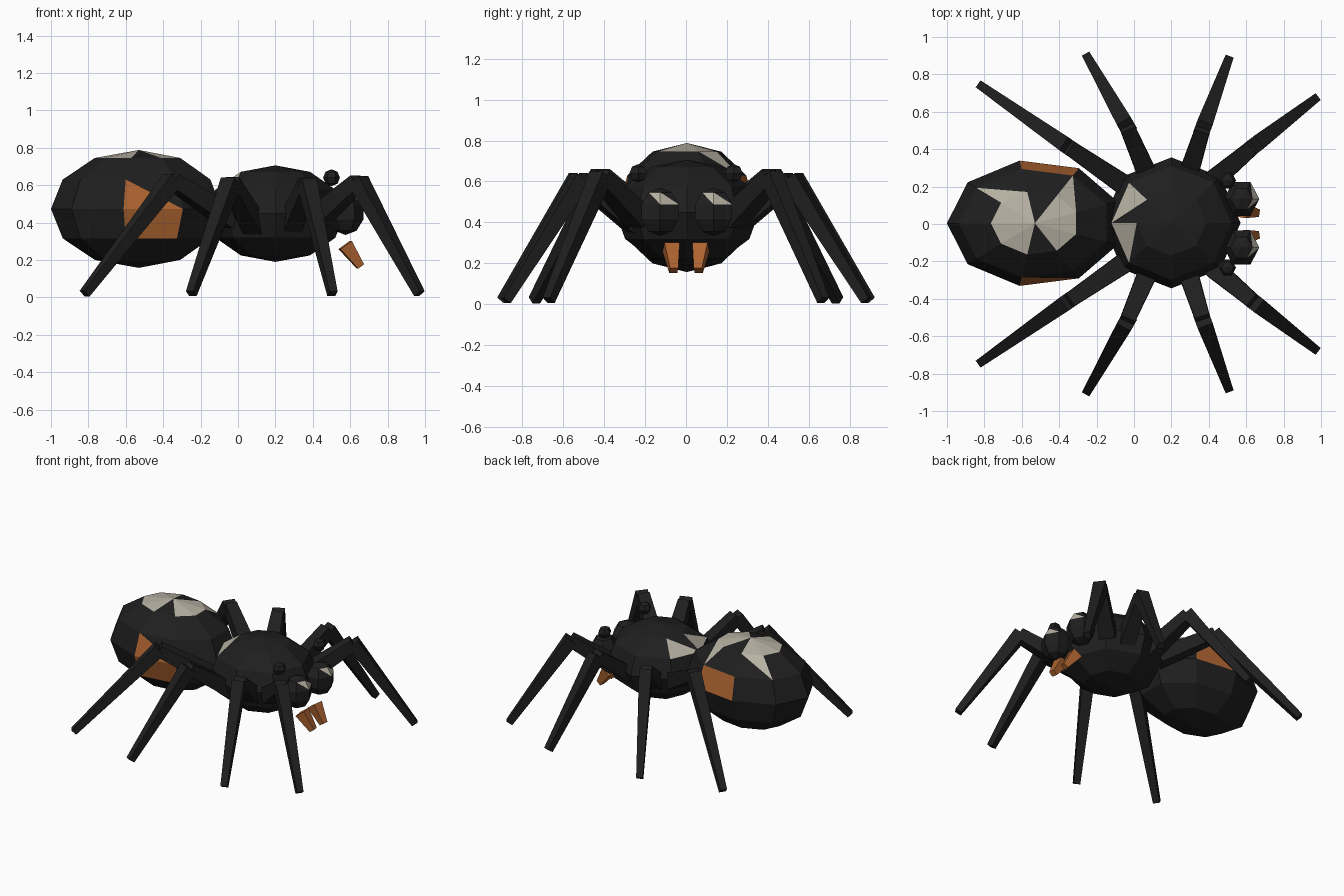
import bpy, bmesh, math
from mathutils import Vector

if "Cube" in bpy.data.objects:
    bpy.data.objects.remove(bpy.data.objects["Cube"])


def material(name, rgb):
    m = bpy.data.materials.new(name)
    m.diffuse_color = (*rgb, 1)
    m.use_nodes = True
    m.node_tree.nodes["Principled BSDF"].inputs["Base Color"].default_value = m.diffuse_color
    return m


MATS = [material("black", (0.0135, 0.0135, 0.0135)),
        material("cream", (0.47, 0.44, 0.36)),
        material("orange", (0.42, 0.125, 0.03))]
BLACK, CREAM, ORANGE = 0, 1, 2


def finish(name, bm):
    bmesh.ops.recalc_face_normals(bm, faces=bm.faces)
    me = bpy.data.meshes.new(name)
    bm.to_mesh(me)
    bm.free()
    for m in MATS:
        me.materials.append(m)
    ob = bpy.data.objects.new(name, me)
    bpy.context.collection.objects.link(ob)
    return ob


def ellipsoid(name, centre, radii, segs, rings, start=0.0, paint=None):
    """Triangulated sphere; paint maps (ring, sector, half) to a material.
    Sectors run counter-clockwise from the start angle; half is U or L."""
    bm = bmesh.new()
    c = Vector(centre)

    def point(i, j):
        t, a = math.pi * i / rings, start + math.tau * j / segs
        return bm.verts.new(c + Vector((radii[0] * math.sin(t) * math.cos(a),
                                        radii[1] * math.sin(t) * math.sin(a),
                                        radii[2] * math.cos(t))))
    top, bottom = point(0, 0), point(rings, 0)
    grid = [[point(i, j) for j in range(segs)] for i in range(1, rings)]

    def tri(verts, key):
        bm.faces.new(verts).material_index = (paint or {}).get(key, BLACK)
    for j in range(segs):
        k = (j + 1) % segs
        tri((top, grid[0][j], grid[0][k]), (0, j, "U"))
        for i in range(rings - 2):
            u, l = grid[i], grid[i + 1]
            tri((u[j], l[k], u[k]), (i + 1, j, "U"))
            tri((u[j], l[j], l[k]), (i + 1, j, "L"))
        tri((bottom, grid[-1][k], grid[-1][j]), (rings - 1, j, "U"))
    return finish(name, bm)


def taper(name, a, b, wa, wb, mat=BLACK):
    """Four-sided tapered bar from a to b, with full widths wa and wb."""
    bm = bmesh.new()
    a, b = Vector(a), Vector(b)
    d = (b - a).normalized()
    side = d.cross(Vector((0, 0, 1))).normalized()
    up = side.cross(d)
    ends = [[bm.verts.new(p + (side * s + up * t) * w / 2)
             for s, t in ((-1, -1), (1, -1), (1, 1), (-1, 1))]
            for p, w in ((a, wa), (b, wb))]
    bm.faces.new(ends[0])
    bm.faces.new(ends[1])
    for i in range(4):
        k = (i + 1) % 4
        bm.faces.new((ends[0][i], ends[0][k], ends[1][k], ends[1][i]))
    for f in bm.faces:
        f.material_index = mat
    return finish(name, bm)


# abdomen: nine sectors from 20 degrees, cream top patches, orange flanks
marks = {(0, j, "U"): CREAM for j in (0, 2, 3, 4, 5, 7, 8)}
marks.update({(1, 0, "U"): CREAM, (1, 2, "U"): CREAM,
              (2, 1, "U"): ORANGE, (2, 1, "L"): ORANGE,
              (2, 6, "L"): ORANGE, (3, 6, "U"): ORANGE, (3, 6, "L"): ORANGE})
ellipsoid("abdomen", (-0.53, 0.004, 0.473), (0.47, 0.34, 0.315), 9, 6,
          math.radians(20), marks)

# front body with two cream triangles at the back
ellipsoid("front_body", (0.2, 0.006, 0.448), (0.37, 0.35, 0.258), 8, 6, 0,
          {(1, 3, "L"): CREAM, (1, 4, "L"): CREAM})

# legs: (base, knee, foot) for the +y side
LEGS = {"rear": ((-0.04, 0.20, 0.42), (-0.355, 0.415, 0.625), (-0.82, 0.74, 0.02)),
        "mid_rear": ((0.10, 0.20, 0.36), (-0.04, 0.525, 0.61), (-0.25, 0.895, 0.02)),
        "mid_front": ((0.27, 0.20, 0.36), (0.37, 0.515, 0.61), (0.505, 0.88, 0.02)),
        "front": ((0.42, 0.23, 0.42), (0.645, 0.42, 0.62), (0.97, 0.67, 0.02))}
for s, side in ((1, "left"), (-1, "right")):
    for name, pts in LEGS.items():
        base, knee, foot = [Vector((x, y * s, z)) for x, y, z in pts]
        taper(f"{name}_{side}_thigh", base, knee, 0.11, 0.08)
        taper(f"{name}_{side}_shin", knee + (knee - foot) * 0.01, foot, 0.085, 0.045)

    # big eye with a cream glint, small eye, fang
    ellipsoid(f"{side}_big_eye", (0.575, 0.13 * s + 0.004, 0.452), (0.1, 0.11, 0.118),
              6, 5, 0, {(1, 5, "U"): CREAM, (1, 0, "L"): CREAM})
    ellipsoid(f"{side}_small_eye", (0.5, 0.233 * s, 0.64), (0.045, 0.05, 0.045), 6, 4)
    taper(f"{side}_fang", (0.573, 0.073 * s, 0.28), (0.655, 0.06 * s, 0.165),
          0.075, 0.04, ORANGE)
